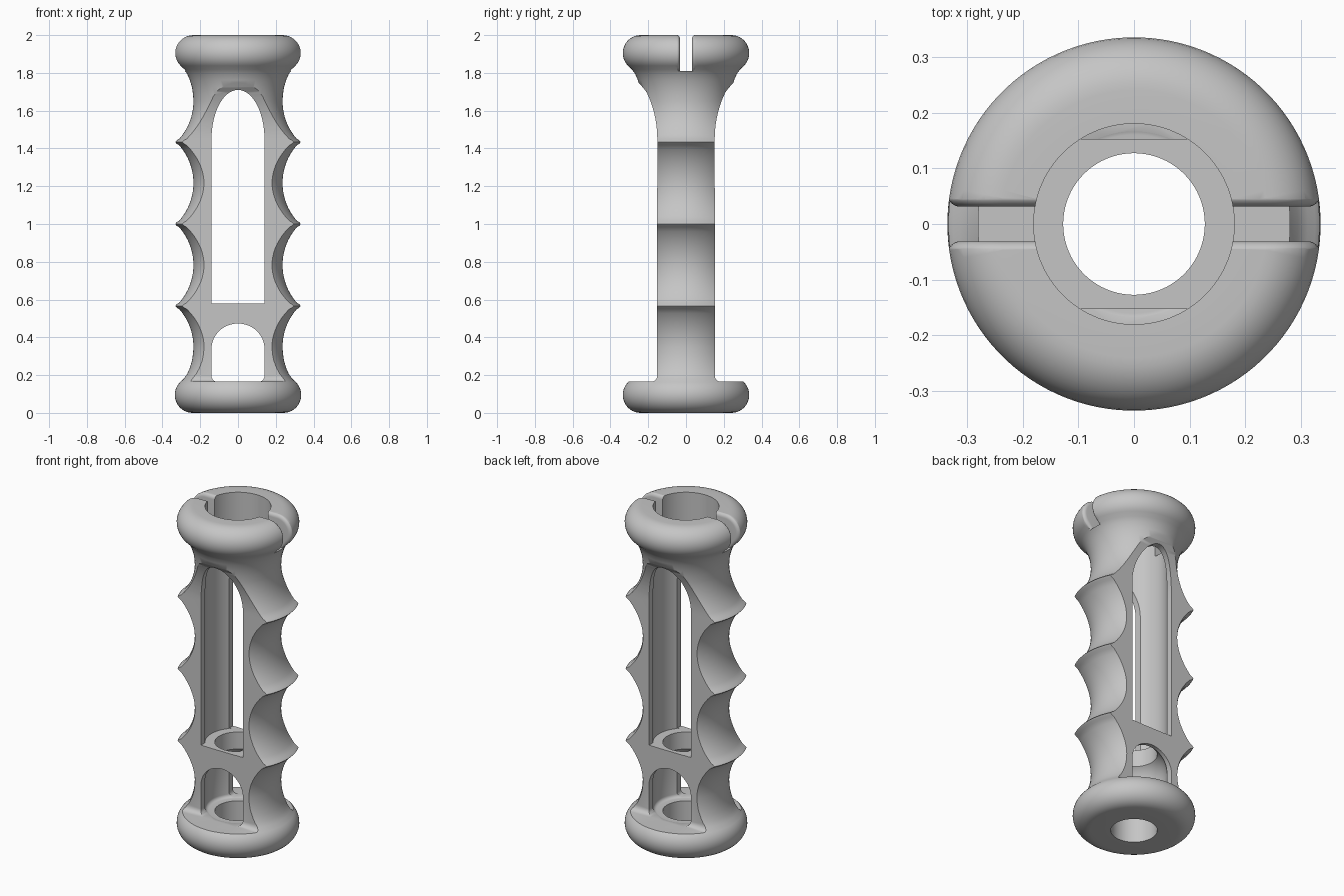
import bpy, bmesh, math

if "Cube" in bpy.data.objects:
    bpy.data.objects.remove(bpy.data.objects["Cube"])

mat = bpy.data.materials.new("plain_grey")
mat.diffuse_color = (0.56, 0.56, 0.56, 1)
mat.use_nodes = True
mat.node_tree.nodes["Principled BSDF"].inputs["Base Color"].default_value = mat.diffuse_color


def make_object(name, bm):
    bmesh.ops.recalc_face_normals(bm, faces=bm.faces)
    me = bpy.data.meshes.new(name)
    bm.to_mesh(me)
    bm.free()
    ob = bpy.data.objects.new(name, me)
    bpy.context.collection.objects.link(ob)
    me.materials.append(mat)
    return ob


def loft(name, loops, closed=False):
    """Join equal-length vertex loops; cap the ends, or close into a ring."""
    bm = bmesh.new()
    rings = [[bm.verts.new(p) for p in loop] for loop in loops]
    m = len(rings[0])
    pairs = list(zip(rings, rings[1:] + rings[:1])) if closed else list(zip(rings, rings[1:]))
    for p, q in pairs:
        for j in range(m):
            k = (j + 1) % m
            bm.faces.new((p[j], q[j], q[k], p[k]))
    if not closed:
        bm.faces.new(rings[0])
        bm.faces.new(rings[-1])
    return make_object(name, bm)


def lathe(name, profile, n=112):
    """Revolve a closed (radius, z) outline around z."""
    angles = [2 * math.pi * (i + 0.5) / n for i in range(n)]
    return loft(name, [[(r * math.cos(a), r * math.sin(a), z) for r, z in profile]
                       for a in angles], closed=True)


def arc(cx, cz, r, a0, a1, n, rz=None):
    rz = r if rz is None else rz
    return [(cx + r * math.cos(math.radians(a0 + (a1 - a0) * i / n)),
             cz + rz * math.sin(math.radians(a0 + (a1 - a0) * i / n))) for i in range(n + 1)]


def scallop(dz):
    return 0.538 - math.sqrt(0.302 ** 2 - dz * dz)


# Outer outline: rounded flange, neck, finger grooves; mirrored about z = 1
half = arc(0.240, 0.095, 0.095, -90, 45, 14)
half += [(0.286, 0.182), (0.269, 0.206), (0.255, 0.238), (0.244, 0.275), (0.238, 0.313)]
half += [(scallop(0.2 * t / 9), 0.35 + 0.2 * t / 9) for t in range(10)]
half += [(0.325, 0.557), (0.333, 0.566), (0.325, 0.575)]
half += [(scallop(0.2 * t / 9), 0.783 + 0.2 * t / 9) for t in range(-9, 10)]
half += [(0.325, 0.991)]
outer = half + [(0.333, 1.0)] + [(r, 2 - z) for r, z in reversed(half)]

# Inner outline: long bore, shelf, domed lower chamber, floor
inner = [(0.18, 2.0), (0.18, 0.579), (0.127, 0.579)]
inner += arc(0.03, 0.362, 0.15, 49.7, 0, 12)
inner += arc(0.16, 0.184, 0.02, 0, -90, 5)
inner += [(0.127, 0.164), (0.127, 0.0)]
grip = lathe("grip_body", outer + inner)

# Flat side cutters with a small fillet at the base and a flare at the top
R = 0.57
side = arc(0.183, 0.195, 0.03, -90, -180, 5)
for t in range(21):
    d = 0.45 * t / 20
    y = 0.152 + R - math.sqrt(R * R - d * d) + 0.3 * max(0, d - 0.25)
    side.append((y, 1.45 + d))
side += [(0.8, 1.9), (0.8, 0.165)]
cutters = [loft("flat_cutter", [[(x, s * y, z) for y, z in side] for x in (-0.6, 0.6)])
           for s in (1, -1)]

# Arched windows running front to back
tall = [(-0.14, 0.58), (0.14, 0.58)] + arc(0, 1.45, 0.14, 0, 180, 28, 0.26)
low = (arc(-0.11, 0.195, 0.03, 180, 270, 5) + arc(0.11, 0.195, 0.03, 270, 360, 5)
       + arc(0, 0.34, 0.14, 0, 180, 28, 0.133))
for outline in (tall, low):
    cutters.append(loft("window_cutter", [[(x, y, z) for x, z in outline] for y in (-0.6, 0.6)]))

# Slot across the top flange
slot = [(-0.031, 1.81), (0.031, 1.81), (0.031, 2.1), (-0.031, 2.1)]
cutters.append(loft("slot_cutter", [[(x, y, z) for y, z in slot] for x in (-0.6, 0.6)]))

# Rounding of the slot edges: layers that follow the flange outline inwards
for sx in (1, -1):
    for sy in (1, -1):
        layers = []
        for i in range(-1, 7):
            a = math.radians(15 * max(i, 0))
            y = 0.02 if i < 0 else 0.031 + 0.022 * (1 - math.cos(a))
            t = 0.024 if i < 0 else 0.022 * (1 - math.sin(a)) - 0.002 * math.sin(a)
            line = [(0.1, 2 - t)] + arc(0.240, 1.905, 0.095 - t, 90, -45, 14)
            line += [(0.28 - t, 1.81), (0.5, 1.81), (0.5, 2.2), (0.1, 2.2)]
            layers.append([(sx * (x - y * y / (2 * x)), sy * y, z) for x, z in line])
        cutters.append(loft("slot_edge_cutter", layers))

for c in cutters:
    c.hide_render = True
    mod = grip.modifiers.new(c.name, 'BOOLEAN')
    mod.operation = 'DIFFERENCE'
    mod.solver = 'EXACT'
    mod.object = c

# Apply the cuts, remove the cutters, smooth the curved surfaces
bpy.context.view_layer.objects.active = grip
grip.select_set(True)
for m in list(grip.modifiers):
    bpy.ops.object.modifier_apply(modifier=m.name)
for c in cutters:
    bpy.data.objects.remove(c)
bpy.ops.object.shade_smooth_by_angle(angle=math.radians(32))
